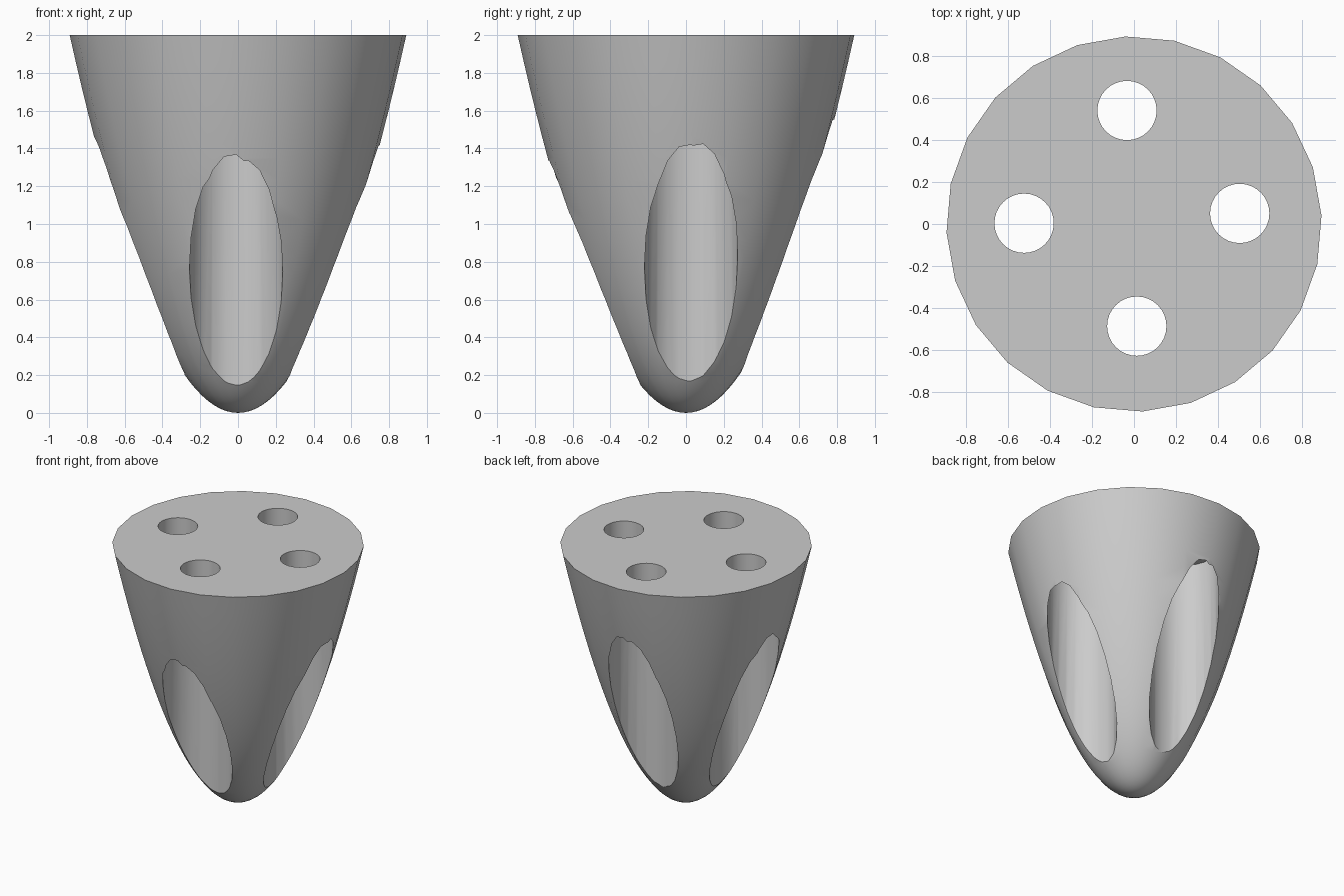
import bpy
import bmesh
from math import radians, sin, cos, pi, sqrt
from mathutils import Matrix, Vector

cube = bpy.data.objects.get("Cube")
if cube:
    bpy.data.objects.remove(cube, do_unlink=True)

HEIGHT, RADIUS, SIDES, RINGS = 2.0, 0.892, 24, 28
TWIST = radians(2.6)
CENTRE = Vector((-0.01, 0.027, 0))
PITCH = 0.513

grey = bpy.data.materials.new("plain_grey")
grey.use_nodes = True
colour = (0.6, 0.6, 0.6, 1)
grey.diffuse_color = colour
grey.node_tree.nodes["Principled BSDF"].inputs["Base Color"].default_value = colour


def add_object(name, bm):
    bmesh.ops.recalc_face_normals(bm, faces=bm.faces)
    mesh = bpy.data.meshes.new(name)
    bm.to_mesh(mesh)
    bm.free()
    mesh.materials.append(grey)
    obj = bpy.data.objects.new(name, mesh)
    bpy.context.collection.objects.link(obj)
    return obj


# Paraboloid body: a parabola spun round the z axis, closed by a flat top
bm = bmesh.new()
profile = [bm.verts.new((RADIUS * i / RINGS, 0, HEIGHT * (i / RINGS) ** 2))
           for i in range(RINGS + 1)]
edges = [bm.edges.new(pair) for pair in zip(profile, profile[1:])]
bmesh.ops.rotate(bm, verts=bm.verts, matrix=Matrix.Rotation(TWIST, 3, "Z"))
bmesh.ops.spin(bm, geom=profile + edges, axis=(0, 0, 1), cent=(0, 0, 0),
               angle=2 * pi, steps=SIDES, use_merge=True)
bmesh.ops.remove_doubles(bm, verts=bm.verts, dist=0.0005)
bmesh.ops.holes_fill(bm, edges=[e for e in bm.edges if e.is_boundary], sides=0)
body = add_object("paraboloid_body", bm)


def cut_ring(name, radius, sides, bottom, top, turn):
    """Subtract four upright cylinders spaced round the body."""
    bm = bmesh.new()
    for k in range(4):
        a = k * pi / 2 + turn
        spot = CENTRE + Vector((PITCH * cos(a), PITCH * sin(a), (bottom + top) / 2))
        bmesh.ops.create_cone(bm, cap_ends=True, segments=sides, radius1=radius,
                              radius2=radius, depth=top - bottom,
                              matrix=Matrix.Translation(spot))
    cutter = add_object(name, bm)
    cutter.hide_render = True
    mod = body.modifiers.new(name, "BOOLEAN")
    mod.operation = "DIFFERENCE"
    mod.solver = "EXACT"
    mod.object = cutter
    bpy.context.view_layer.objects.active = body
    bpy.ops.object.modifier_apply(modifier=name)
    bpy.data.objects.remove(cutter, do_unlink=True)


# Wide side grooves, then narrow holes from the top into them
cut_ring("groove_cutter", 0.247, 24, -0.5, 1.78, 0)
cut_ring("hole_cutter", 0.141, 32, 1.0, 2.5, TWIST)

bpy.ops.object.select_all(action="DESELECT")
body.select_set(True)
bpy.context.view_layer.objects.active = body
bpy.ops.object.shade_smooth_by_angle(angle=radians(30))
